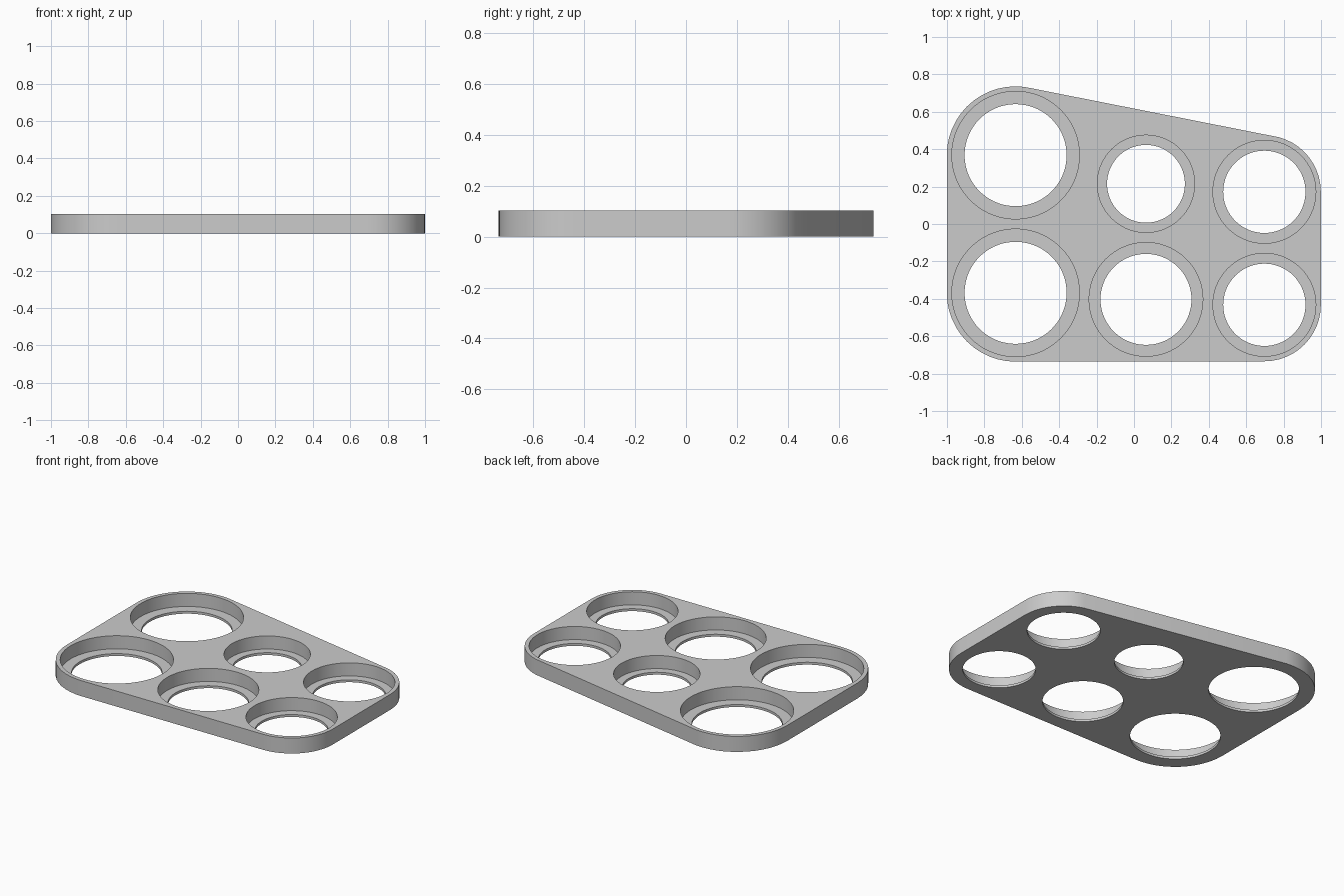
import bpy
import bmesh
from math import cos, sin, tau, radians

if "Cube" in bpy.data.objects:
    bpy.data.objects.remove(bpy.data.objects["Cube"], do_unlink=True)

HEIGHT = 0.103
FLOOR = 0.016      # thickness of the ledge under each recess
RIM = 0.027        # wall between a corner recess and the outside
INNER = 0.8        # through hole radius relative to its recess

# Recesses: x, y, radius, and whether it shapes a corner of the tray
recesses = [
    (-0.633, 0.368, 0.341, True),
    (-0.633, -0.368, 0.341, True),
    (0.064, 0.215, 0.260, False),
    (0.064, -0.403, 0.304, False),
    (0.697, 0.172, 0.275, True),
    (0.697, -0.432, 0.275, True),
]

grey = bpy.data.materials.new("grey plastic")
grey.use_nodes = True
grey.diffuse_color = (0.6, 0.6, 0.6, 1)
grey.node_tree.nodes["Principled BSDF"].inputs["Base Color"].default_value = (0.6, 0.6, 0.6, 1)


def ring(bm, x, y, z, r, n):
    return [bm.verts.new((x + r * cos(tau * i / n), y + r * sin(tau * i / n), z))
            for i in range(n)]


def make_object(name, bm):
    bmesh.ops.recalc_face_normals(bm, faces=bm.faces)
    mesh = bpy.data.meshes.new(name)
    bm.to_mesh(mesh)
    bm.free()
    mesh.materials.append(grey)
    obj = bpy.data.objects.new(name, mesh)
    bpy.context.collection.objects.link(obj)
    return obj


# Tray body: hull wrapped around the corner recesses
bm = bmesh.new()
for x, y, r, corner in recesses:
    if corner:
        for z in (0, HEIGHT):
            ring(bm, x, y, z, r + RIM, 48)
bmesh.ops.convex_hull(bm, input=bm.verts)
bmesh.ops.dissolve_limit(bm, angle_limit=radians(0.5), verts=bm.verts, edges=bm.edges)
tray = make_object("tray", bm)

# Stepped cutters: narrow hole through the floor, wide recess above
bm = bmesh.new()
for x, y, r, corner in recesses:
    steps = [(-0.1, r * INNER), (FLOOR, r * INNER), (FLOOR, r), (HEIGHT + 0.1, r)]
    rings = [ring(bm, x, y, z, radius, 72) for z, radius in steps]
    bm.faces.new(rings[0])
    bm.faces.new(rings[-1])
    for low, high in zip(rings, rings[1:]):
        for i in range(72):
            j = (i + 1) % 72
            bm.faces.new((low[i], low[j], high[j], high[i]))
cutter = make_object("recess_cutter", bm)

cut = tray.modifiers.new("recesses", "BOOLEAN")
cut.operation = "DIFFERENCE"
cut.solver = "EXACT"
cut.object = cutter

bpy.ops.object.select_all(action="DESELECT")
tray.select_set(True)
bpy.context.view_layer.objects.active = tray
bpy.ops.object.modifier_apply(modifier=cut.name)
bpy.data.objects.remove(cutter, do_unlink=True)
bpy.ops.object.shade_smooth_by_angle(angle=radians(30))
